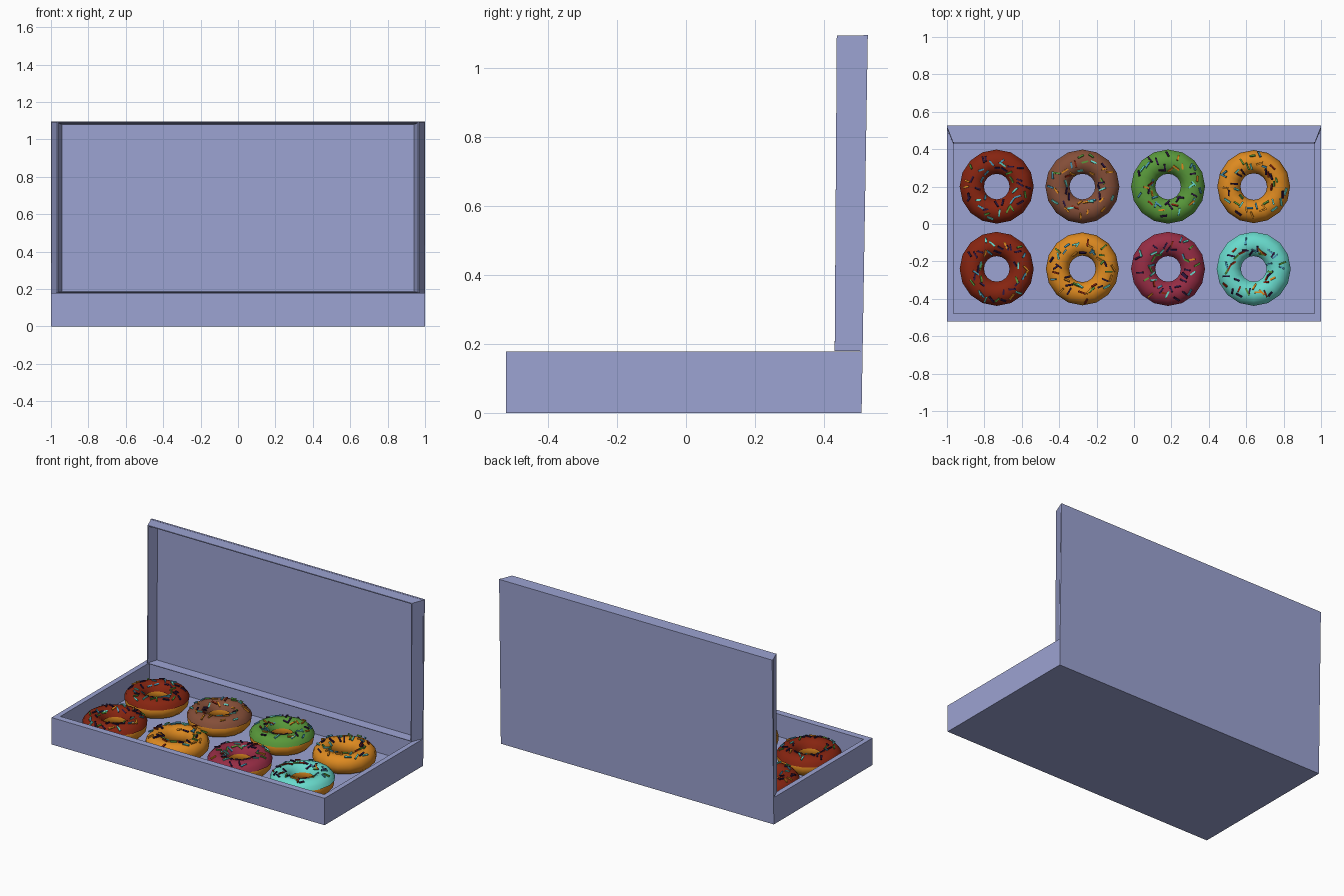
import bpy, bmesh, math, random
from mathutils import Vector, Matrix

if "Cube" in bpy.data.objects:
    bpy.data.objects.remove(bpy.data.objects["Cube"])

random.seed(4)


def material(name, r, g, b):
    # 8-bit display colour converted to linear
    m = bpy.data.materials.new(name)
    lin = [((c / 255 + 0.055) / 1.055) ** 2.4 for c in (r, g, b)]
    m.diffuse_color = (*lin, 1)
    m.use_nodes = True
    m.node_tree.nodes["Principled BSDF"].inputs["Base Color"].default_value = m.diffuse_color
    return m


LILAC = material("lilac card", 156, 163, 210)
DOUGH = material("golden dough", 222, 138, 32)
RED = material("red glaze", 134, 36, 16)
BROWN = material("milk chocolate glaze", 132, 78, 56)
GREEN = material("green glaze", 88, 152, 58)
BERRY = material("berry glaze", 150, 44, 68)
TEAL = material("teal glaze", 104, 218, 204)
NAVY = material("dark purple sprinkle", 44, 22, 62)
BLUE = material("blue sprinkle", 72, 150, 180)


def finish(name, bm, mats, smooth=False):
    bmesh.ops.recalc_face_normals(bm, faces=bm.faces[:])
    me = bpy.data.meshes.new(name)
    bm.to_mesh(me)
    bm.free()
    for m in mats:
        me.materials.append(m)
    ob = bpy.data.objects.new(name, me)
    bpy.context.collection.objects.link(ob)
    if smooth:
        bpy.context.view_layer.objects.active = ob
        ob.select_set(True)
        bpy.ops.object.shade_smooth_by_angle(angle=math.radians(40))
        ob.select_set(False)
    return ob


def skin(bm, rings, closed_rings=True, cap=False):
    # Bridge consecutive rings of equal point count
    vs = [[bm.verts.new(p) for p in r] for r in rings]
    pairs = list(zip(vs, vs[1:])) + ([(vs[-1], vs[0])] if closed_rings else [])
    for a, b in pairs:
        n = len(a)
        for i in range(n):
            j = (i + 1) % n
            bm.faces.new((a[i], a[j], b[j], b[i]))
    if cap:
        bm.faces.new(vs[0])
        bm.faces.new(vs[-1])


def flat_ring(x, y0, y1, z):
    return [(-x, y0, z), (x, y0, z), (x, y1, z), (-x, y1, z)]


def upright_ring(x, z0, z1, y0, y1):
    return [(-x, y0, z0), (x, y0, z0), (x, y1, z1), (-x, y1, z1)]


# Open tray with a thick rim
bm = bmesh.new()
skin(bm, [flat_ring(1, -0.522, 0.508, 0), flat_ring(1, -0.522, 0.508, 0.178),
          flat_ring(0.966, -0.478, 0.455, 0.178), flat_ring(0.966, -0.478, 0.455, 0.03)],
     False, True)
finish("tray", bm, [LILAC])

# Lid back panel, hinged at the bottom and leaning slightly back
bm = bmesh.new()
skin(bm, [upright_ring(1, 0, 1.095, 0.509, 0.527), upright_ring(1, 0, 1.095, 0.503, 0.514)],
     False, True)
finish("lid_panel", bm, [LILAC])

# Lid rim, narrowing toward its front edge
bm = bmesh.new()
skin(bm, [upright_ring(1, 0.179, 1.094, 0.508, 0.52),
          upright_ring(0.968, 0.18, 1.094, 0.431, 0.437),
          upright_ring(0.963, 0.184, 1.088, 0.431, 0.437),
          upright_ring(0.942, 0.186, 1.08, 0.496, 0.504)], False, True)
finish("lid_rim", bm, [LILAC])

R, TUBE, ZC, SIDES = 0.133, 0.062, 0.095, 16


def tube_point(cx, cy, turn, a, r):
    d = R + r * math.cos(a)
    return Vector((cx + d * math.cos(turn), cy + d * math.sin(turn), ZC + r * math.sin(a)))


def swept(name, cx, cy, profile, mat):
    # Revolve a closed list of (angle, tube radius) around the doughnut axis
    bm = bmesh.new()
    skin(bm, [[tube_point(cx, cy, 2 * math.pi * i / SIDES, a, r) for a, r in profile]
              for i in range(SIDES)])
    finish(name, bm, [mat], True)


def doughnut(label, cx, cy, glaze):
    swept("dough_" + label, cx, cy, [(2 * math.pi * k / 12, TUBE) for k in range(12)], DOUGH)
    if glaze:
        arc = [math.radians(14 + 150 * k / 7) for k in range(8)]
        swept("glaze_" + label, cx, cy,
              [(a, TUBE + 0.005) for a in arc] + [(a, TUBE - 0.006) for a in arc[::-1]], glaze)

    # Sprinkles lie along the upper surface
    bm = bmesh.new()
    mats = [m for m in (NAVY, BLUE, GREEN, RED, DOUGH, TEAL, NAVY) if m != glaze]
    count = 40
    for k in range(count):
        turn = 2 * math.pi * (k + random.uniform(-0.4, 0.4)) / count
        a = math.radians(random.uniform(50, 135))
        p = tube_point(cx, cy, turn, a, TUBE + 0.006)
        n = Vector((math.cos(a) * math.cos(turn), math.cos(a) * math.sin(turn), math.sin(a)))
        rot = n.to_track_quat('Z', 'Y').to_matrix().to_4x4()
        spin = Matrix.Rotation(random.uniform(0, math.pi), 4, 'Z')
        size = Matrix.Diagonal((random.uniform(0.028, 0.042), 0.009, 0.009, 1))
        made = bmesh.ops.create_cube(bm, size=1, matrix=Matrix.Translation(p) @ rot @ spin @ size)
        pick = random.randrange(len(mats))
        for f in {f for v in made["verts"] for f in v.link_faces}:
            f.material_index = pick
    finish("sprinkles_" + label, bm, mats)


# Two rows of four doughnuts; None means unglazed
rows = [("back", 0.2, (RED, BROWN, GREEN, None)), ("front", -0.24, (RED, None, BERRY, TEAL))]
for row, y, glazes in rows:
    for i, glaze in enumerate(glazes):
        doughnut(f"{row}_{i + 1}", -0.734 + 0.458 * i, y, glaze)
